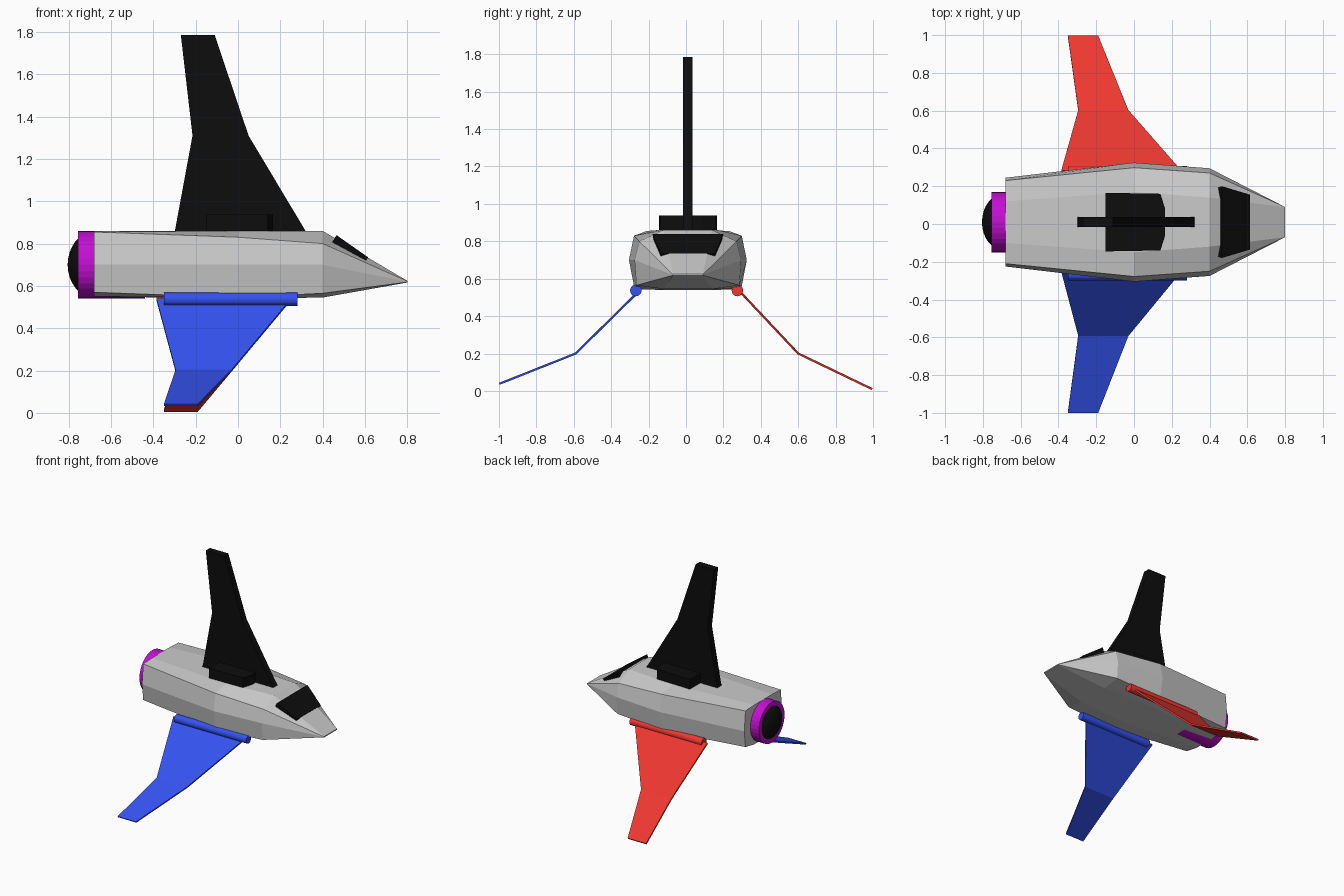
import bpy, bmesh, math
from mathutils import Vector, Matrix

if "Cube" in bpy.data.objects:
    bpy.data.objects.remove(bpy.data.objects["Cube"])

CY = 0.01  # body centre line


def material(name, rgb):
    m = bpy.data.materials.new(name)
    m.diffuse_color = (*rgb, 1)
    m.use_nodes = True
    m.node_tree.nodes["Principled BSDF"].inputs["Base Color"].default_value = m.diffuse_color
    return m


BLACK = material("black", (0.004, 0.004, 0.004))
BLUE = material("blue", (0.035, 0.085, 0.88))
RED = material("red", (0.87, 0.04, 0.03))
PURPLE = material("purple", (0.55, 0.005, 0.65))


def finish(name, bm, mat=None):
    bmesh.ops.recalc_face_normals(bm, faces=bm.faces[:])
    me = bpy.data.meshes.new(name)
    bm.to_mesh(me)
    bm.free()
    ob = bpy.data.objects.new(name, me)
    bpy.context.collection.objects.link(ob)
    if mat:
        me.materials.append(mat)
    return ob


def loft(name, rings, mat=None):
    """Skin a list of equal-length closed loops and cap both ends."""
    bm = bmesh.new()
    loops = [[bm.verts.new(p) for p in r] for r in rings]
    n = len(loops[0])
    for a, b in zip(loops, loops[1:]):
        for i in range(n):
            j = (i + 1) % n
            bm.faces.new((a[i], a[j], b[j], b[i]))
    bm.faces.new(loops[0])
    bm.faces.new(loops[-1])
    bmesh.ops.remove_doubles(bm, verts=bm.verts[:], dist=0.0005)
    return finish(name, bm, mat)


def cylinder(name, x0, x1, y, z, r, sides, mat):
    bm = bmesh.new()
    place = Matrix.Translation(((x0 + x1) / 2, y, z)) @ Matrix.Rotation(math.pi / 2, 4, 'Y')
    bmesh.ops.create_cone(bm, cap_ends=True, segments=sides, radius1=r, radius2=r,
                          depth=x1 - x0, matrix=place)
    return finish(name, bm, mat)


# Faceted hull: half sections (half width, height) from top to bottom
sections = [
    (-0.68, [(0.11, 0.86), (0.22, 0.855), (0.235, 0.70), (0.22, 0.57), (0.11, 0.55)]),
    (0.0, [(0.16, 0.86), (0.288, 0.83), (0.315, 0.70), (0.285, 0.545), (0.15, 0.54)]),
    (0.4, [(0.13, 0.86), (0.26, 0.80), (0.285, 0.70), (0.275, 0.565), (0.13, 0.545)]),
    (0.8, [(0.08, 0.624), (0.08, 0.622), (0.08, 0.62), (0.08, 0.618), (0.08, 0.616)]),
]
loft("hull", [[(x, CY + y, z) for y, z in half] +
              [(x, CY - y, z) for y, z in reversed(half)] for x, half in sections])

# Engine ring and dome
cylinder("engine_ring", -0.755, -0.44, CY, 0.70, 0.16, 32, PURPLE)
bm = bmesh.new()
bmesh.ops.create_uvsphere(bm, u_segments=32, v_segments=16, radius=1,
                          matrix=Matrix.Translation((-0.68, CY, 0.70)) @
                          Matrix.Diagonal((0.125, 0.155, 0.155, 1)))
for f in bm.faces:
    f.smooth = True
finish("engine_dome", bm, BLACK)

# Tail fin and its base block
fin = [(-0.30, 0.85), (0.325, 0.85), (0.05, 1.31), (-0.11, 1.785), (-0.27, 1.785), (-0.215, 1.31)]
loft("tail_fin", [[(x, CY + s * 0.026, z) for x, z in fin] for s in (-1, 1)], BLACK)
base = [(-0.15, -0.155), (0.14, -0.15), (0.165, -0.07), (0.165, 0.07), (0.14, 0.15), (-0.15, 0.155)]
loft("fin_base", [[(x, CY + y, z) for x, y in base] for z in (0.84, 0.937)], BLACK)

# Windscreen slab, narrower toward the nose
pane = [(0.445, 0.805, 0.182), (0.465, 0.84, 0.19), (0.615, 0.735, 0.145), (0.60, 0.715, 0.145)]
loft("windscreen", [[(x, CY + s * w, z) for x, z, w in pane] for s in (-1, 1)], BLACK)

# Folded wings with hinge tubes
for name, s, root, bend, tip, mat in (
        ("left_wing", 1, (0.28, 0.54), (0.60, 0.20), (0.995, 0.01), RED),
        ("right_wing", -1, (0.25, 0.535), (0.59, 0.20), (0.998, 0.038), BLUE)):
    spans = [(root, -0.385, 0.25), (bend, -0.295, -0.03), (tip, -0.35, -0.19)]
    t = 0.006
    rings = []
    for (y, z), x0, x1 in spans:
        n = Vector((0, s * 0.6, 0.8)) * t
        mid = [Vector((x, s * y, z)) for x in (x0, x1)]
        rings.append([mid[0] - n, mid[1] - n, mid[1] + n, mid[0] + n])
    loft(name, rings, mat)
    cylinder(name + "_hinge", -0.35, 0.28, 0.275 if s > 0 else -0.268, 0.537, 0.031, 20, mat)
